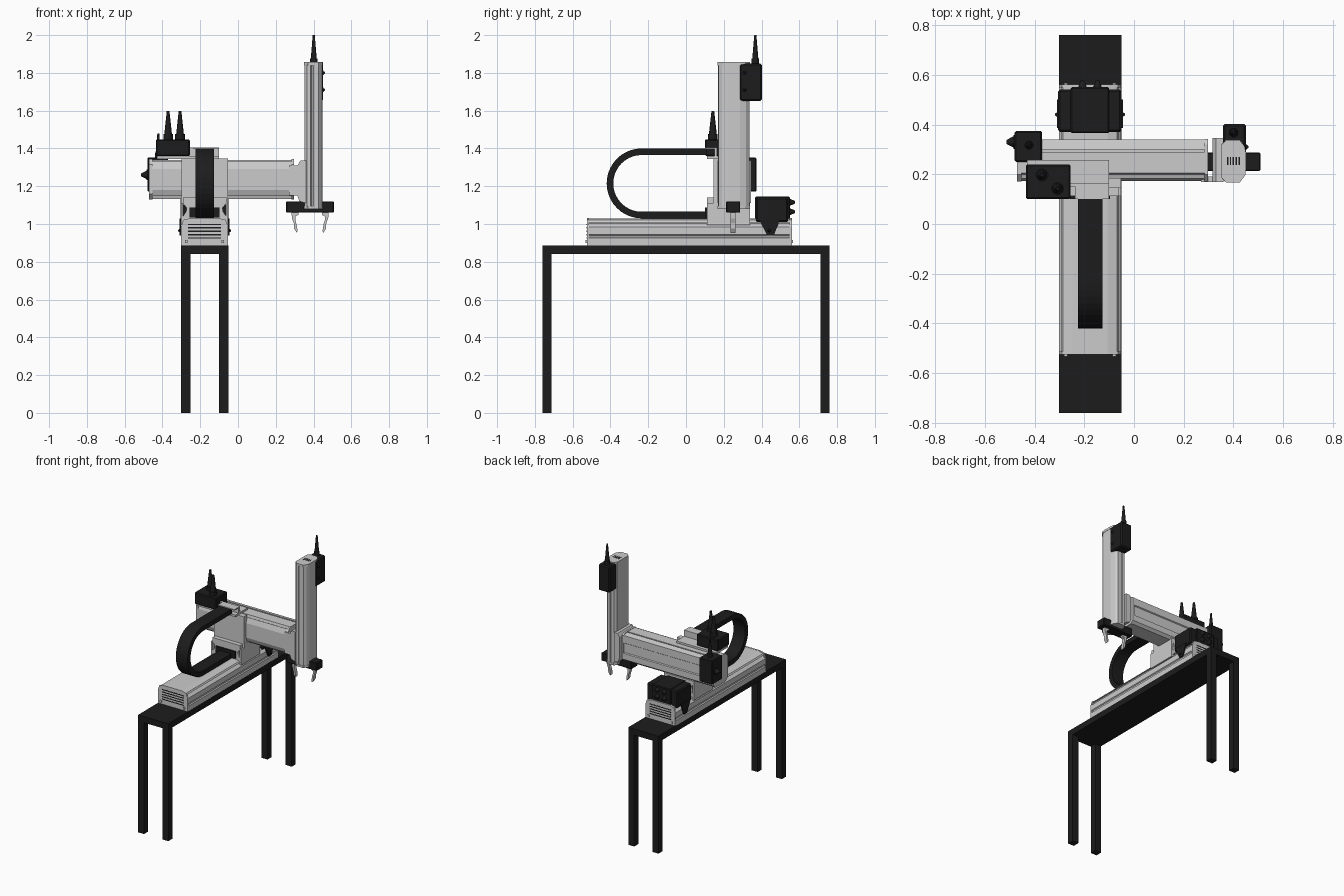
import bpy, bmesh, math
from mathutils import Vector, Matrix

black = bpy.data.materials.new("black")
black.diffuse_color = (0.012, 0.012, 0.012, 1)
grey = None
RAIL_X = -0.177                                  # centre line of the table and floor rail


def finish(name, bm, mat):
    bmesh.ops.recalc_face_normals(bm, faces=bm.faces)
    me = bpy.data.meshes.new(name)
    bm.to_mesh(me)
    bm.free()
    ob = bpy.data.objects.new(name, me)
    bpy.context.collection.objects.link(ob)
    if mat:
        me.materials.append(mat)
    return ob


def prism(name, pts, axis, a, b, mat=None):
    """Extrude a closed 2D outline along X (y,z), Y (x,z) or Z (x,y)."""
    put = {'X': lambda p, t: (t, p[0], p[1]),
           'Y': lambda p, t: (p[0], t, p[1]),
           'Z': lambda p, t: (p[0], p[1], t)}[axis]
    bm = bmesh.new()
    face = bm.faces.new([bm.verts.new(put(p, a)) for p in pts])
    new = bmesh.ops.extrude_face_region(bm, geom=[face])["geom"]
    shift = Vector(put((0, 0), b - a))
    bmesh.ops.translate(bm, vec=shift, verts=[v for v in new if isinstance(v, bmesh.types.BMVert)])
    return finish(name, bm, mat)


def box(name, x, y, z, mat=None, bevel=0):
    ob = prism(name, [(x[0], y[0]), (x[1], y[0]), (x[1], y[1]), (x[0], y[1])], 'Z', z[0], z[1], mat)
    if bevel:
        m = ob.modifiers.new("bevel", 'BEVEL')
        m.width, m.segments = bevel, 1
    return ob


def gland(name, base, direction, length, r):
    """Tapered cable gland: collar then a narrowing sleeve."""
    bm = bmesh.new()
    parts = [(0, 0.2, r, r), (0.2, 1, r * 0.8, r * 0.28)]
    rot = Vector((0, 0, 1)).rotation_difference(Vector(direction)).to_matrix().to_4x4()
    for s, e, r1, r2 in parts:
        mat = Matrix.Translation(base) @ rot @ Matrix.Translation((0, 0, length * (s + e) / 2))
        bmesh.ops.create_cone(bm, cap_ends=True, segments=14, radius1=r1, radius2=r2,
                              depth=length * (e - s), matrix=mat)
    return finish(name, bm, black)


def mirrored(half, c):
    """Complete a half outline (offset from centre, height) about centre c."""
    return [(c + u, v) for u, v in half] + [(c - u, v) for u, v in reversed(half)]


# table
box("table_top", (-0.302, -0.05), (-0.76, 0.76), (0.84, 0.886), black)
for i, x in enumerate((-0.302, -0.10)):
    for j, y in enumerate((-0.76, 0.712)):
        box(f"table_leg_{i}{j}", (x, x + 0.05), (y, y + 0.048), (0, 0.84), black)

# floor rail with side grooves, raised cover and end caps
prism("floor_rail", mirrored([(0.125, 0.886), (0.125, 0.925), (0.118, 0.93), (0.118, 0.94), (0.125, 0.945),
                              (0.125, 0.985), (0.105, 1.003), (0.105, 1.009), (0.115, 1.009), (0.108, 1.02),
                              (0.07, 1.03)], RAIL_X), 'Y', -0.515, 0.55)
cap = mirrored([(0.125, 0.887), (0.125, 0.985), (0.112, 1.022), (0.075, 1.031)], RAIL_X)
for name, a, b in (("front", -0.525, -0.513), ("rear", 0.548, 0.56)):
    prism(f"floor_rail_cap_{name}", cap, 'Y', a, b)
    out = a if name == "front" else b
    for i in range(5):
        z = 0.922 + i * 0.018
        box(f"vent_{name}_{i}", (RAIL_X - 0.088, RAIL_X + 0.088), (out - 0.001, out + 0.001), (z, z + 0.007), black)
    for s in (-1, 1):
        x = RAIL_X + s * 0.097
        box(f"cap_stop_{name}_{s}", (x - 0.007, x + 0.007), (out - 0.008, out + 0.006), (0.9, 0.914))

# carriage on the floor rail and upright plate
prism("floor_carriage", mirrored([(0.126, 0.995), (0.122, 1.03), (0.098, 1.065), (0.095, 1.085), (0.115, 1.11),
                                  (0.115, 1.14)], RAIL_X), 'Y', 0.112, 0.338)
box("upright_plate", (-0.30, -0.053), (0.145, 0.185), (1.1, 1.347))
for s in (-1, 1):
    x = RAIL_X + s * 0.119
    prism(f"carriage_gusset_{s}", [(0.112, 0.995), (0.338, 0.995), (0.338, 1.14), (0.15, 1.14), (0.15, 1.11),
                                   (0.112, 1.11)], 'X', x - 0.006, x + 0.006)
box("chain_foot", (-0.258, -0.097), (0.10, 0.116), (1.035, 1.088), black)

# cable chain: a U-shaped band
cy, cz = -0.235, 1.215
outer = [(cy - 0.185 * math.sin(t), cz + 0.185 * math.cos(t)) for t in [math.pi * i / 20 for i in range(21)]]
inner = [(cy - 0.150 * math.sin(t), cz + 0.150 * math.cos(t)) for t in [math.pi * i / 20 for i in range(21)]]
prism("cable_chain", [(0.11, cz + 0.185)] + outer + [(0.115, cz - 0.185), (0.115, cz - 0.15)] + inner[::-1]
      + [(0.11, cz + 0.15)], 'X', -0.225, -0.127, black)

# cross beam: profile in (y, z)
beam = [(0.34, 1.15), (0.34, 1.195), (0.333, 1.20), (0.333, 1.27), (0.34, 1.275), (0.34, 1.33), (0.30, 1.34),
        (0.30, 1.332), (0.29, 1.332), (0.29, 1.34), (0.205, 1.34), (0.2, 1.322), (0.192, 1.322), (0.185, 1.33),
        (0.172, 1.29), (0.172, 1.18), (0.185, 1.148), (0.2, 1.15), (0.205, 1.133), (0.32, 1.133)]
prism("cross_beam", beam, 'X', -0.455, 0.285)
beam_cap = [(0.342, 1.15), (0.342, 1.33), (0.32, 1.343), (0.2, 1.343), (0.17, 1.315), (0.17, 1.16),
            (0.2, 1.13), (0.32, 1.13)]
prism("cross_beam_cap_left", beam_cap, 'X', -0.47, -0.453)
prism("cross_beam_cap_right", beam_cap, 'X', 0.283, 0.297)

# shelf with connector box above the carriage
box("connector_shelf", (-0.43, -0.10), (0.112, 0.258), (1.345, 1.36))
box("chain_bracket_back", (-0.258, -0.10), (0.15, 0.165), (1.35, 1.406))
box("chain_bracket_top", (-0.238, -0.10), (0.10, 0.16), (1.398, 1.406))
box("connector_box", (-0.435, -0.255), (0.10, 0.24), (1.36, 1.448), black, 0.006)
gland("connector_gland_a", (-0.37, 0.197, 1.445), (0, 0, 1), 0.153, 0.026)
gland("connector_gland_b", (-0.307, 0.142, 1.445), (0, 0, 1), 0.153, 0.026)

# cross beam motor at the left rear
box("cross_motor", (-0.48, -0.37), (0.25, 0.374), (1.172, 1.352), black, 0.006)
gland("cross_motor_gland_top", (-0.422, 0.317, 1.35), (0, 0, 1), 0.13, 0.018)
gland("cross_motor_gland_side", (-0.478, 0.33, 1.26), (-1, 0, 0), 0.035, 0.028)

# floor rail motor block at the back, with side lugs and cable glands
box("floor_motor", (-0.305, -0.05), (0.37, 0.54), (1.01, 1.14), black, 0.008)
box("floor_motor_core", (-0.255, -0.10), (0.365, 0.55), (1.02, 1.145), black, 0.005)
for s in (-1, 1):
    x = RAIL_X + s * 0.129
    prism(f"floor_motor_lug_{s}", [(0.385, 1.03), (0.50, 1.03), (0.465, 0.94), (0.43, 0.94)], 'X',
          x - 0.004, x + 0.004, black)
    gland(f"floor_motor_bolt_{s}", (x, 0.44, 0.965), (s, 0, 0), 0.012, 0.012)
    for z in (1.065, 1.115):
        gland(f"floor_motor_gland_{s}_{z}", (RAIL_X + s * 0.03, 0.535, z), (0, 1, 0), 0.042, 0.026)

# carriage joining the beam to the vertical column
box("column_bracket", (0.27, 0.335), (0.168, 0.19), (1.15, 1.31))
prism("column_carriage", [(0.315, 1.15), (0.325, 1.12), (0.36, 1.11), (0.36, 1.335), (0.33, 1.335), (0.315, 1.31)],
      'Y', 0.168, 0.345)

# vertical column: rounded profile with grooves, end caps, vents on top
column = [(0.352, 0.185), (0.365, 0.17), (0.385, 0.17), (0.388, 0.176), (0.396, 0.176), (0.399, 0.17),
          (0.425, 0.172), (0.44, 0.19), (0.448, 0.215), (0.448, 0.285), (0.438, 0.318), (0.422, 0.335),
          (0.399, 0.335), (0.396, 0.329), (0.388, 0.329), (0.385, 0.335), (0.365, 0.335), (0.352, 0.32)]
prism("column", column, 'Z', 1.09, 1.845)
column_cap = [(0.35, 0.188), (0.37, 0.167), (0.425, 0.167), (0.447, 0.195), (0.45, 0.22), (0.45, 0.285),
              (0.445, 0.312), (0.425, 0.338), (0.37, 0.338), (0.35, 0.317)]
prism("column_cap_top", column_cap, 'Z', 1.84, 1.857)
prism("column_cap_bottom", column_cap, 'Z', 1.08, 1.095)
for i in range(5):
    x = 0.373 + i * 0.012
    box(f"column_vent_{i}", (x, x + 0.006), (0.238, 0.27), (1.856, 1.858), black)

# column motor
box("column_motor", (0.357, 0.451), (0.282, 0.403), (1.652, 1.849), black, 0.008)
gland("column_motor_gland", (0.401, 0.367, 1.846), (0, 0, 1), 0.154, 0.02)
for z in (1.71, 1.80):
    gland(f"column_motor_bolt_{z}", (0.449, 0.31, z), (1, 0, 0), 0.012, 0.012)

# gripper body and hooked fingers
box("gripper_body", (0.255, 0.508), (0.213, 0.287), (1.06, 1.12), black, 0.004)
GX = 0.3815
for s in (-1, 1):
    finger = [(GX + s * u, z) for u, z in ((0.062, 1.062), (0.098, 1.062), (0.096, 1.03), (0.086, 1.005),
                                           (0.084, 0.975), (0.07, 0.953), (0.066, 0.965), (0.072, 1.0),
                                           (0.078, 1.02), (0.078, 1.04), (0.062, 1.048))]
    prism(f"gripper_finger_{s}", finger, 'Y', 0.236, 0.262)
